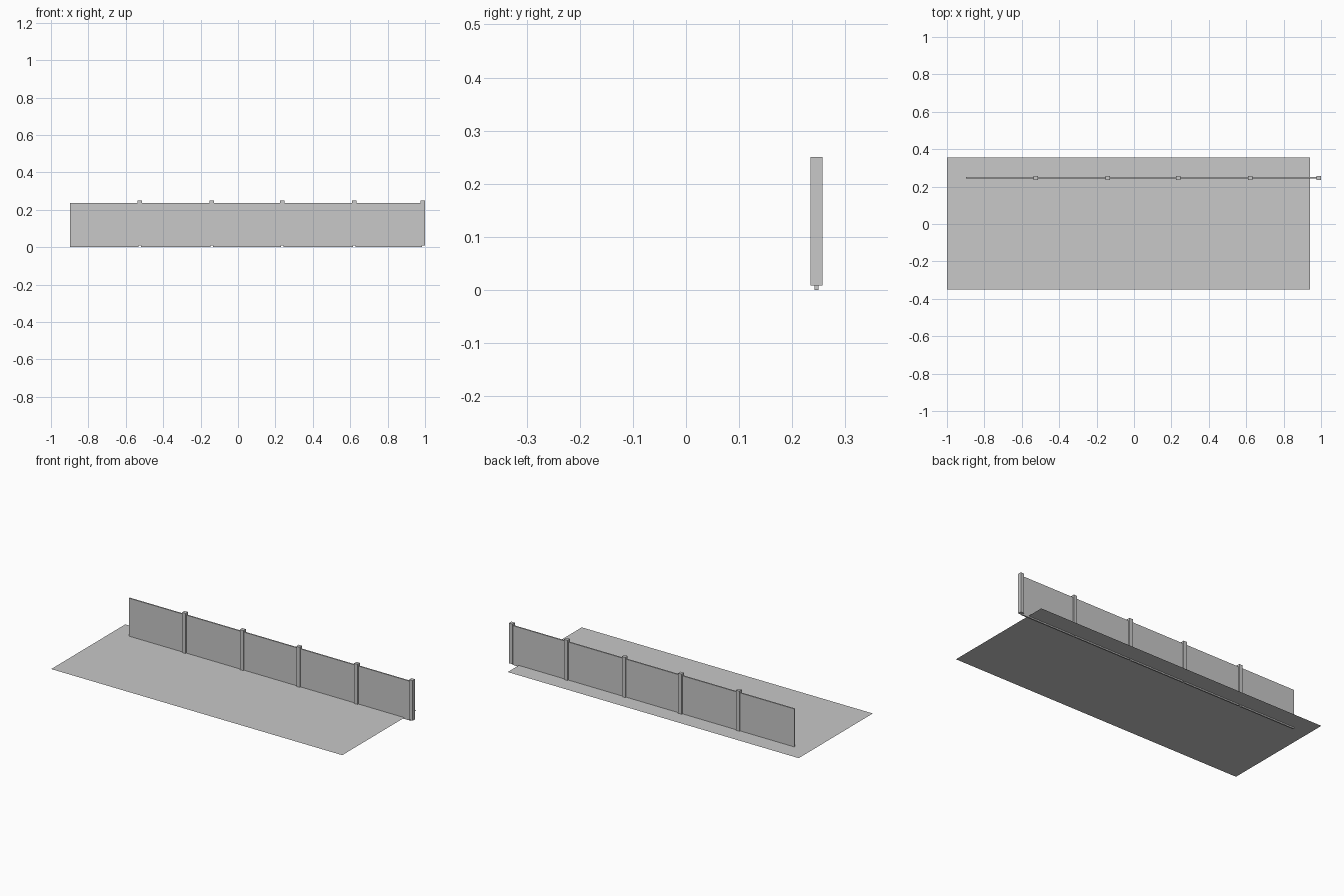
import bpy
import bmesh
from mathutils import Matrix, Vector

cube = bpy.data.objects.get("Cube")
if cube:
    bpy.data.objects.remove(cube, do_unlink=True)

grey = bpy.data.materials.new("plain_grey")
grey.use_nodes = True
colour = (0.58, 0.58, 0.58, 1)
grey.diffuse_color = colour
grey.node_tree.nodes["Principled BSDF"].inputs["Base Color"].default_value = colour


def add_object(name, bm):
    mesh = bpy.data.meshes.new(name)
    bm.to_mesh(mesh)
    bm.free()
    mesh.materials.append(grey)
    obj = bpy.data.objects.new(name, mesh)
    bpy.context.collection.objects.link(obj)
    return obj


def box(name, low, high):
    low, high = Vector(low), Vector(high)
    bm = bmesh.new()
    place = Matrix.Translation((low + high) / 2) @ Matrix.Diagonal((high - low).to_4d())
    bmesh.ops.create_cube(bm, size=1, matrix=place)
    return add_object(name, bm)


GROUND_Z = 0.008
FENCE_Y = 0.246
POST_HALF = 0.0115
PANEL_HALF = 0.004
post_xs = [-0.525, -0.14, 0.236, 0.621, 0.9885]

# Thin flat ground sheet
bm = bmesh.new()
corners = [(-1, -0.35), (0.94, -0.35), (0.94, 0.355), (-1, 0.355)]
bm.faces.new([bm.verts.new((x, y, GROUND_Z)) for x, y in corners])
add_object("ground", bm)

# Square fence posts
for i, x in enumerate(post_xs, 1):
    box(f"fence_post_{i}",
        (x - POST_HALF, FENCE_Y - POST_HALF, GROUND_Z),
        (x + POST_HALF, FENCE_Y + POST_HALF, 0.25))

# Thin panels slotted into the posts, with their feet sunk below the ground
start = -0.897
for i, x in enumerate(post_xs, 1):
    box(f"fence_panel_{i}",
        (start, FENCE_Y - PANEL_HALF, 0),
        (x - 0.006, FENCE_Y + PANEL_HALF, 0.237))
    start = x + 0.006
